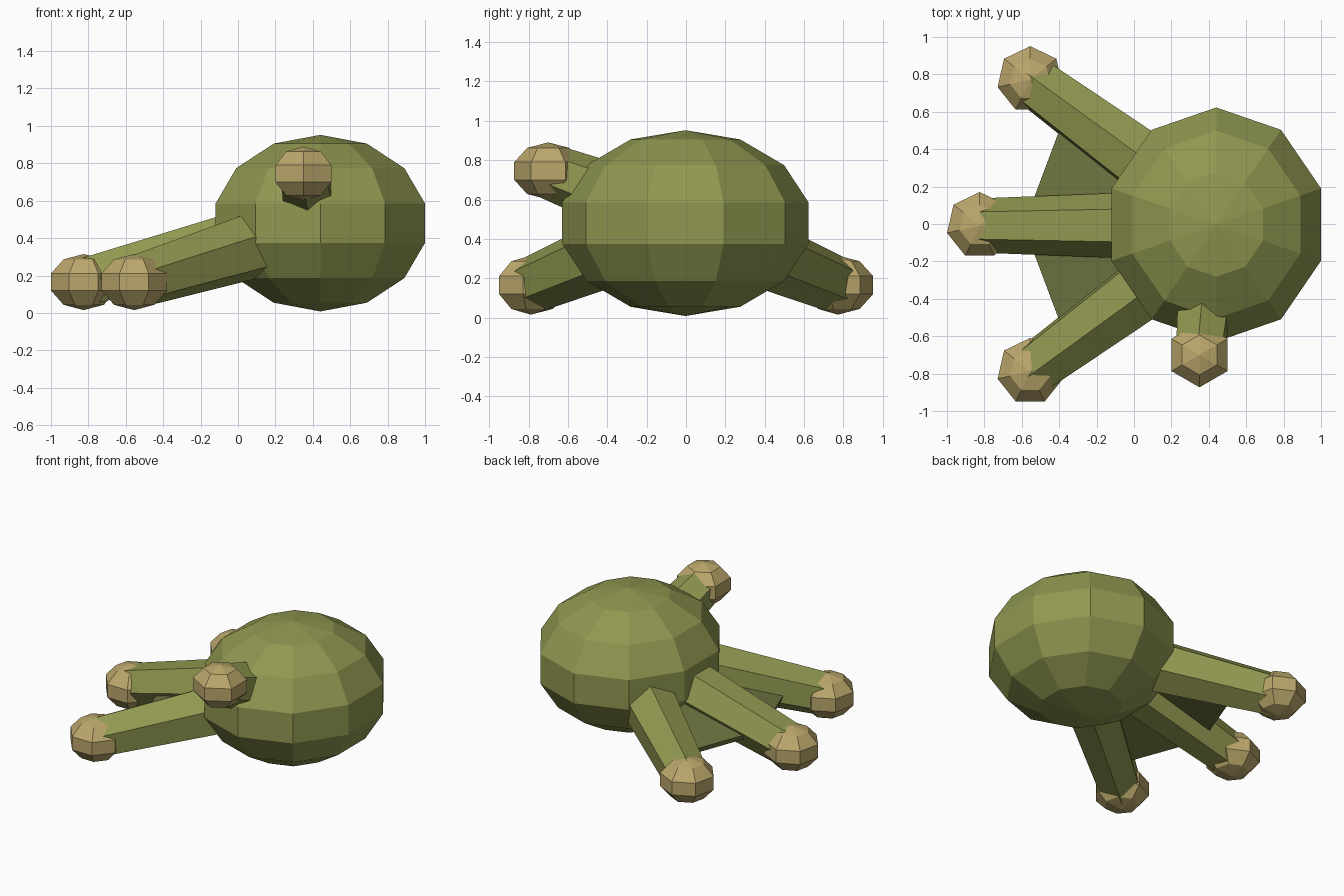
import bpy
from mathutils import Vector

if "Cube" in bpy.data.objects:
    bpy.data.objects.remove(bpy.data.objects["Cube"])


def material(name, rgb):
    m = bpy.data.materials.new(name)
    m.diffuse_color = (*rgb, 1)
    m.use_nodes = True
    m.node_tree.nodes["Principled BSDF"].inputs["Base Color"].default_value = m.diffuse_color
    return m


GREEN = material("skin_green", (0.28, 0.31, 0.08))
WEB = material("web_green", (0.15, 0.17, 0.05))
TAN = material("toe_tan", (0.50, 0.39, 0.15))
Y0 = -0.008  # shared sideways offset of the paired parts


def ball(name, centre, scale, segs, rings, mat):
    bpy.ops.mesh.primitive_uv_sphere_add(segments=segs, ring_count=rings, radius=1, location=centre)
    ob = bpy.context.object
    ob.name, ob.scale = name, scale
    ob.data.materials.append(mat)


def limb(name, start, end, r1, r2):
    a, b = Vector(start), Vector(end)
    d = b - a
    bpy.ops.mesh.primitive_cone_add(vertices=6, radius1=r1, radius2=r2, depth=d.length, location=(a + b) / 2)
    ob = bpy.context.object
    ob.name = name
    ob.rotation_mode = 'QUATERNION'
    ob.rotation_quaternion = Vector((0, 0, 1)).rotation_difference(d)
    ob.data.materials.append(GREEN)


# Rounded palm
ball("palm", (0.44, -0.003, 0.48), (0.604, 0.642, 0.472), 10, 7, GREEN)

# Three forward toes with pads
mid_start, mid_end = (0.12, Y0, 0.42), (-0.825, Y0, 0.165)
limb("middle_toe", mid_start, mid_end, 0.182, 0.145)
ball("middle_toe_pad", mid_end, (0.188, 0.188, 0.15), 7, 5, TAN)

for side, s in (("left", 1), ("right", -1)):
    start = (0.10, s * 0.30 + Y0, 0.365)
    end = (-0.555, s * 0.78 + Y0, 0.165)
    limb(side + "_toe", start, end, 0.182, 0.145)
    ball(side + "_toe_pad", end, (0.188, 0.188, 0.15), 7, 5, TAN)

    # Web stretched between neighbouring toes
    pts = [(0.1, Y0, 0.38), (-0.585, Y0, 0.205), (-0.353, s * 0.62 + Y0, 0.205),
           (0.1, s * 0.30 + Y0, 0.35)]
    me = bpy.data.meshes.new(side + "_web")
    me.from_pydata(pts, [], [(0, 1, 2), (0, 2, 3)])
    me.materials.append(WEB)
    web = bpy.data.objects.new(side + "_web", me)
    bpy.context.collection.objects.link(web)
    mod = web.modifiers.new("thickness", 'SOLIDIFY')
    mod.thickness, mod.offset = 0.035, 0

# Short thumb with pad
thumb_end = (0.35, -0.70, 0.745)
limb("thumb", (0.385, -0.33, 0.605), thumb_end, 0.165, 0.14)
ball("thumb_pad", thumb_end, (0.182, 0.182, 0.145), 6, 5, TAN)
